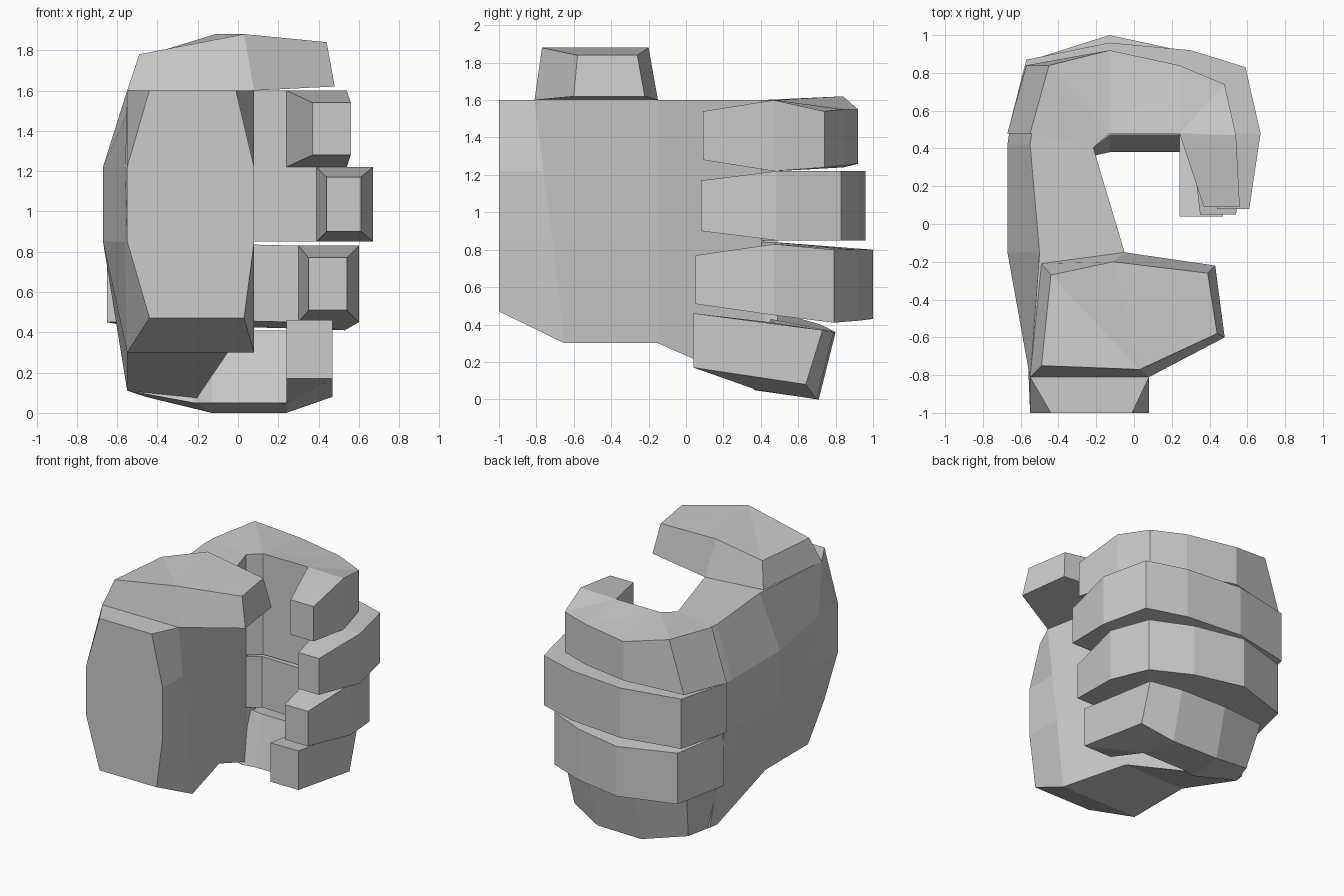
import bpy, bmesh


def finish(bm, name):
    bmesh.ops.triangulate(bm, faces=[f for f in bm.faces if len(f.verts) > 4])
    bmesh.ops.recalc_face_normals(bm, faces=bm.faces)
    mesh = bpy.data.meshes.new(name)
    bm.to_mesh(mesh)
    bm.free()
    ob = bpy.data.objects.new(name, mesh)
    bpy.context.collection.objects.link(ob)
    return ob


def loft(name, rings):
    """Skin between matching rings of points and cap both ends."""
    bm = bmesh.new()
    rows = [[bm.verts.new(p) for p in ring] for ring in rings]
    n = len(rows[0])
    for a, b in zip(rows, rows[1:]):
        for i in range(n):
            j = (i + 1) % n
            bm.faces.new((a[i], a[j], b[j], b[i]))
    bm.faces.new(rows[0])
    bm.faces.new(rows[-1])
    return finish(bm, name)


def finger(name, outline, lean=0.0, root_shift=(0, 0)):
    """Curled finger: plan outline of (x, y, bottom z, top z).
    lean pushes the upper edge back; root_shift moves the upper/lower root in x."""
    low = [[x, y, b] for x, y, b, t in outline]
    top = [[x, y + (lean if y > 0.3 else 0), t] for x, y, b, t in outline]
    for i in (0, 1):
        low[i][0] += root_shift[0]
        top[i][0] += root_shift[1]
    return loft(name, [low, top])


# Palm and wrist: eight-sided sections from wrist to knuckles
def palm_ring(y_low, y_top, left, right, z_low, skew=0.0):
    zl = (z_low + skew, 0.85, 1.22, 1.6)
    zr = (z_low, 0.85, 1.22, 1.6)
    ys = [y_low + (y_top - y_low) * k for k in (0, 0.4, 0.7, 1)]
    a = [(x, y, z) for x, y, z in zip(left, ys, zl)]
    b = [(x, y, z) for x, y, z in zip(right, ys, zr)]
    return a + b[::-1]


loft("palm", [
    palm_ring(-1, -1, (-.44, -.55, -.55, -.44), (.03, .08, .08, -.01), .47),
    palm_ring(-.65, -.81, (-.55, -.56, -.56, -.55), (.08,) * 4, .30),
    palm_ring(-.15, -.15, (-.55, -.67, -.67, -.50), (-.05,) * 4, .30),
    palm_ring(.42, .42, (-.55, -.67, -.67, -.55), (-.22,) * 4, .05, .06),
    palm_ring(.49, .49, (-.54, -.66, -.66, -.54), (-.20,) * 4, .05, .06),
])

# Thumb resting across the top
loft("thumb", [
    [(-.55, -.81, 1.6), (-.49, -.21, 1.6), (-.05, -.15, 1.6),
     (.43, -.22, 1.62), (.48, -.6, 1.62), (.08, -.81, 1.6)],
    [(-.49, -.75, 1.78), (-.44, -.27, 1.78), (-.11, -.20, 1.88),
     (.39, -.26, 1.84), (.44, -.58, 1.84), (.03, -.77, 1.88)],
])

# Four curled fingers: root, knuckle, back, corner, outer side, tip, inner side
finger("index_finger", [
    (-.55, .48, 1.22, 1.6), (-.45, .84, 1.24, 1.62), (-.13, .92, 1.26, 1.55),
    (.24, .84, 1.25, 1.55), (.48, .74, 1.24, 1.54), (.54, .47, 1.22, 1.6),
    (.56, .09, 1.28, 1.54), (.37, .09, 1.28, 1.54), (.24, .48, 1.22, 1.6),
    (-.13, .48, 1.22, 1.6), (-.22, .40, 1.22, 1.6)], root_shift=(-.12, 0))
finger("middle_finger", [
    (-.67, .48, .85, 1.22), (-.57, .87, .85, 1.22), (-.13, .96, .85, 1.22),
    (.30, .92, .85, 1.22), (.59, .83, .85, 1.22), (.67, .48, .85, 1.22),
    (.61, .08, .90, 1.17), (.44, .08, .90, 1.17), (.39, .48, .85, 1.22),
    (-.13, .48, .85, 1.22), (-.22, .40, .85, 1.22)])
finger("ring_finger", [
    (-.65, .48, .45, .84), (-.54, .87, .43, .81), (-.13, 1.0, .43, .80),
    (.24, .92, .42, .80), (.53, .79, .41, .80), (.60, .47, .45, .83),
    (.54, .05, .51, .77), (.35, .05, .51, .77), (.30, .47, .45, .83),
    (-.13, .47, .46, .84), (-.22, .40, .46, .84)])
finger("little_finger", [
    (-.55, .42, .11, .46), (-.46, .63, .08, .40), (-.13, .71, 0, .36),
    (.24, .70, 0, .36), (.47, .64, .08, .37), (.47, .04, .17, .46),
    (.24, .04, .17, .46), (.24, .38, .05, .41),
    (-.13, .38, .05, .41), (-.22, .36, .05, .43)], lean=.09, root_shift=(0, -.05))
